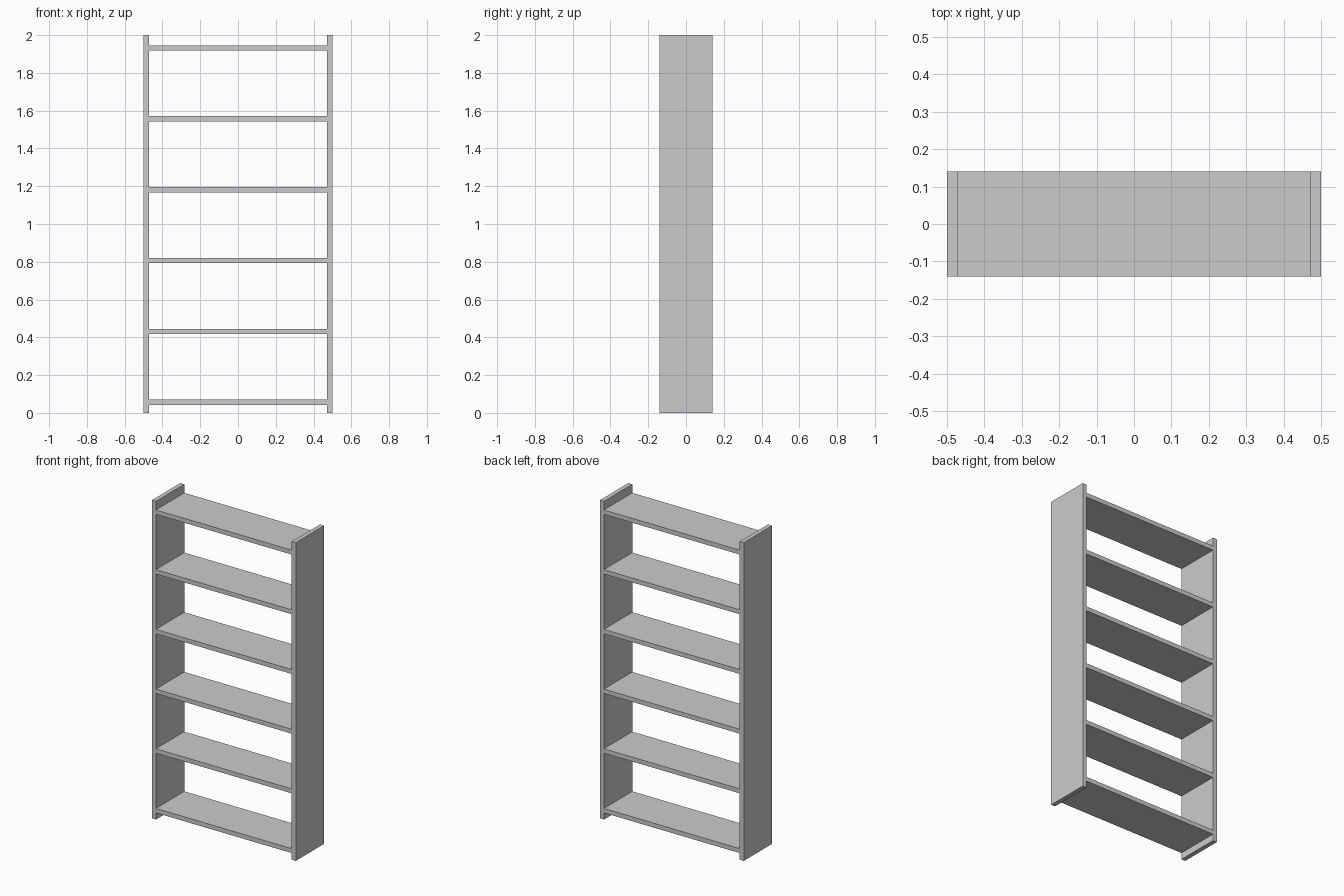
import bpy

if "Cube" in bpy.data.objects:
    bpy.data.objects.remove(bpy.data.objects["Cube"])

WIDTH, DEPTH, HEIGHT, BOARD = 1.0, 0.281, 2.0, 0.028


def box(name, size, centre):
    bpy.ops.mesh.primitive_cube_add(size=1, location=centre)
    ob = bpy.context.object
    ob.name = name
    ob.scale = size
    bpy.ops.object.transform_apply(location=False, rotation=False, scale=True)
    return ob


# Upright side panels
for side, label in ((-1, "left"), (1, "right")):
    box(f"side_panel_{label}", (BOARD, DEPTH, HEIGHT),
        (side * (WIDTH - BOARD) / 2, 0, HEIGHT / 2))

# Six evenly spaced shelves between the panels
for i in range(6):
    box(f"shelf_{i + 1}", (WIDTH - 2 * BOARD, DEPTH, BOARD),
        (0, 0, 0.056 + i * 0.3752))
